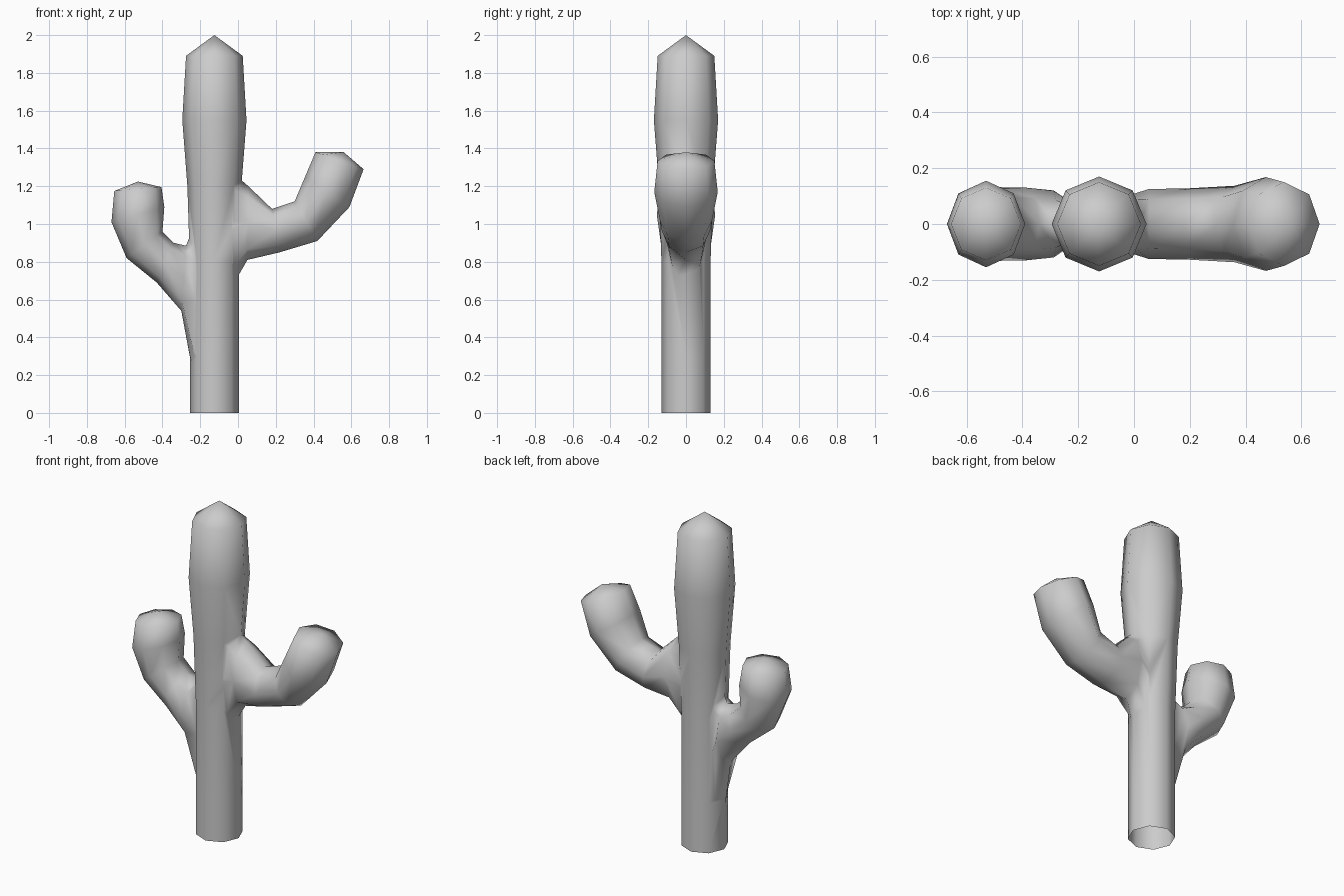
import bpy, bmesh, math
from mathutils import Vector

if "Cube" in bpy.data.objects:
    bpy.data.objects.remove(bpy.data.objects["Cube"])

SIDES = 8

def tube(name, rings, tip):
    """Eight-sided tube. Each ring: (x, z) of one side, (x, z) of the other, half depth in y."""
    bm = bmesh.new()
    loops = []
    for (ax, az), (bx, bz), depth in rings:
        a, b = Vector((ax, 0, az)), Vector((bx, 0, bz))
        mid, half = (a + b) / 2, (b - a) / 2
        loop = []
        for i in range(SIDES):
            t = 2 * math.pi * i / SIDES
            loop.append(bm.verts.new(mid + half * math.cos(t) + Vector((0, depth * math.sin(t), 0))))
        loops.append(loop)
    for lo, hi in zip(loops, loops[1:]):
        for i in range(SIDES):
            j = (i + 1) % SIDES
            bm.faces.new((lo[i], lo[j], hi[j], hi[i]))
    bm.faces.new(loops[0])
    top = bm.verts.new((tip[0], 0, tip[1]))
    for i in range(SIDES):
        bm.faces.new((loops[-1][i], loops[-1][(i + 1) % SIDES], top))
    bmesh.ops.recalc_face_normals(bm, faces=bm.faces)
    mesh = bpy.data.meshes.new(name)
    bm.to_mesh(mesh)
    bm.free()
    obj = bpy.data.objects.new(name, mesh)
    bpy.context.collection.objects.link(obj)
    return obj

# Trunk: (height, radius) profile
CX = -0.125
profile = [(0, .13), (.3, .13), (.8, .13), (1.2, .143), (1.55, .17), (1.89, .15)]
trunk = tube("cactus", [((CX - r, z), (CX + r, z), r) for z, r in profile], (CX, 2.0))

# Arms, rooted inside the trunk
right_arm = tube("right_arm", [
    ((-.06, .62), (-.06, 1.30), .09),
    ((.05, .81), (.055, 1.20), .125),
    ((.22, .85), (.18, 1.08), .128),
    ((.42, .91), (.30, 1.12), .137),
    ((.59, 1.09), (.355, 1.25), .168),
    ((.665, 1.29), (.41, 1.38), .15)], (.56, 1.38))
left_arm = tube("left_arm", [
    ((-.22, .11), (-.21, 1.05), .07),
    ((-.30, .54), (-.275, .885), .12),
    ((-.43, .69), (-.34, .90), .13),
    ((-.59, .82), (-.40, .96), .132),
    ((-.67, 1.01), (-.39, 1.09), .155),
    ((-.655, 1.175), (-.405, 1.195), .13)], (-.53, 1.225))

# Fuse the arms into the trunk
for arm in (right_arm, left_arm):
    mod = trunk.modifiers.new("fuse", "BOOLEAN")
    mod.operation = "UNION"
    mod.solver = "EXACT"
    mod.object = arm
fused = bpy.data.meshes.new_from_object(
    trunk.evaluated_get(bpy.context.evaluated_depsgraph_get()))
trunk.modifiers.clear()
trunk.data = fused
for arm in (right_arm, left_arm):
    bpy.data.objects.remove(arm)

# Open bottom, smooth shading
bm = bmesh.new()
bm.from_mesh(fused)
bmesh.ops.remove_doubles(bm, verts=bm.verts, dist=0.002)
base = [f for f in bm.faces if all(v.co.z < 0.001 for v in f.verts)]
bmesh.ops.delete(bm, geom=base, context="FACES")
for f in bm.faces:
    f.smooth = True
bm.to_mesh(fused)
bm.free()
